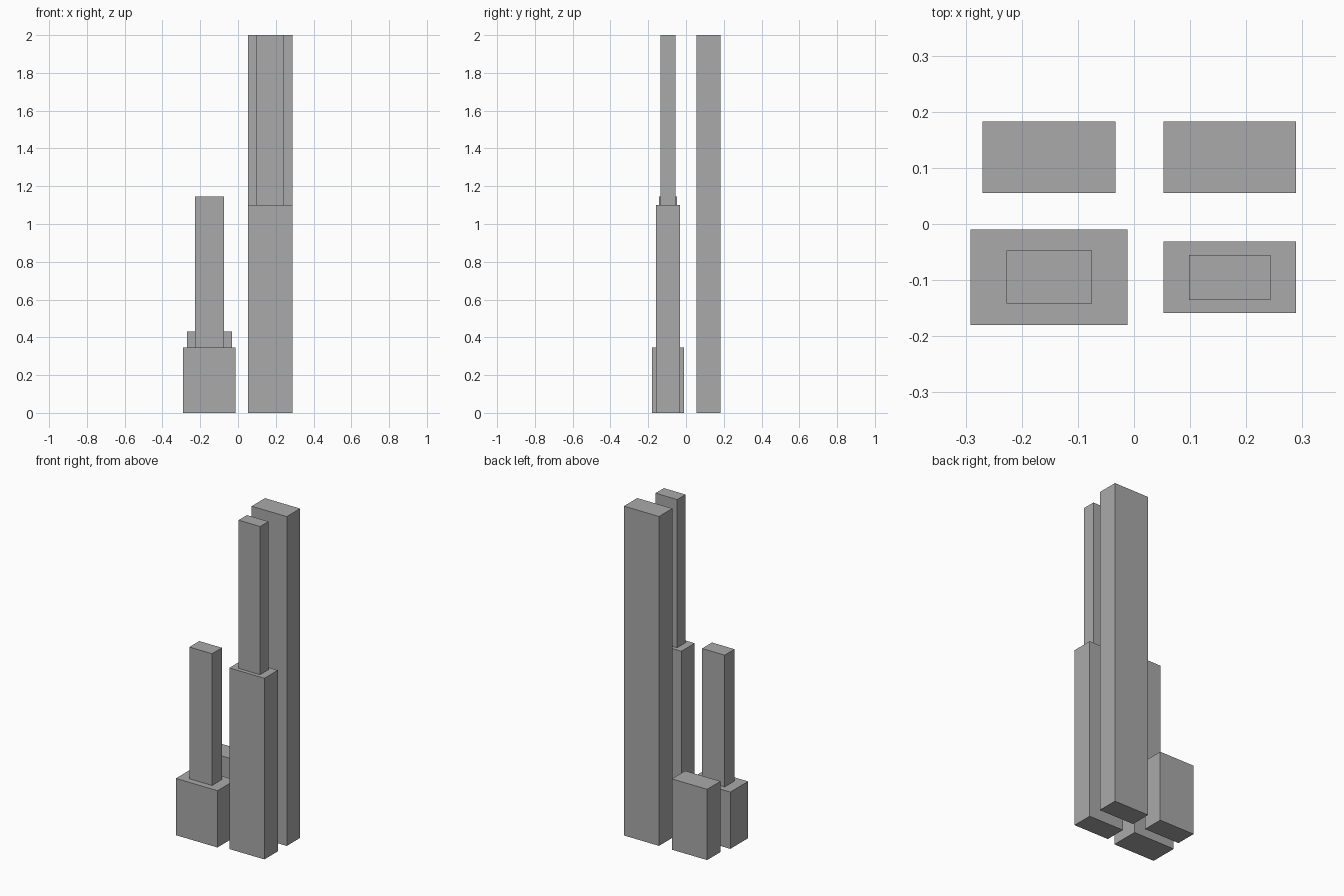
import bpy

# Remove the default cube
cube = bpy.data.objects.get("Cube")
if cube:
    bpy.data.objects.remove(cube, do_unlink=True)

# Single plain grey
grey = bpy.data.materials.new("concrete_grey")
grey.use_nodes = True
colour = (0.4, 0.4, 0.4, 1)
grey.diffuse_color = colour
grey.node_tree.nodes["Principled BSDF"].inputs["Base Color"].default_value = colour


def block(name, x, y, z):
    """Box spanning the given (low, high) range on each axis."""
    spans = (x, y, z)
    bpy.ops.mesh.primitive_cube_add(size=1, location=[(a + b) / 2 for a, b in spans])
    obj = bpy.context.object
    obj.name = name
    obj.scale = [b - a for a, b in spans]
    bpy.ops.object.transform_apply(location=False, rotation=False, scale=True)
    obj.data.materials.append(grey)
    return obj


right_side = (0.053, 0.289)
back_row = (0.055, 0.183)

# Back row: one full-height tower and one low block
block("back_tall_tower", right_side, back_row, (0, 2))
block("back_low_block", (-0.27, -0.033), back_row, (0, 0.43))

# Front stepped tower
block("front_tower_base", right_side, (-0.159, -0.031), (0, 1.10))
block("front_tower_top", (0.098, 0.243), (-0.135, -0.055), (1.10, 2))

# Front low podium with a slim tower
block("podium", (-0.291, -0.012), (-0.18, -0.01), (0, 0.345))
block("podium_tower", (-0.227, -0.075), (-0.142, -0.047), (0.345, 1.145))
